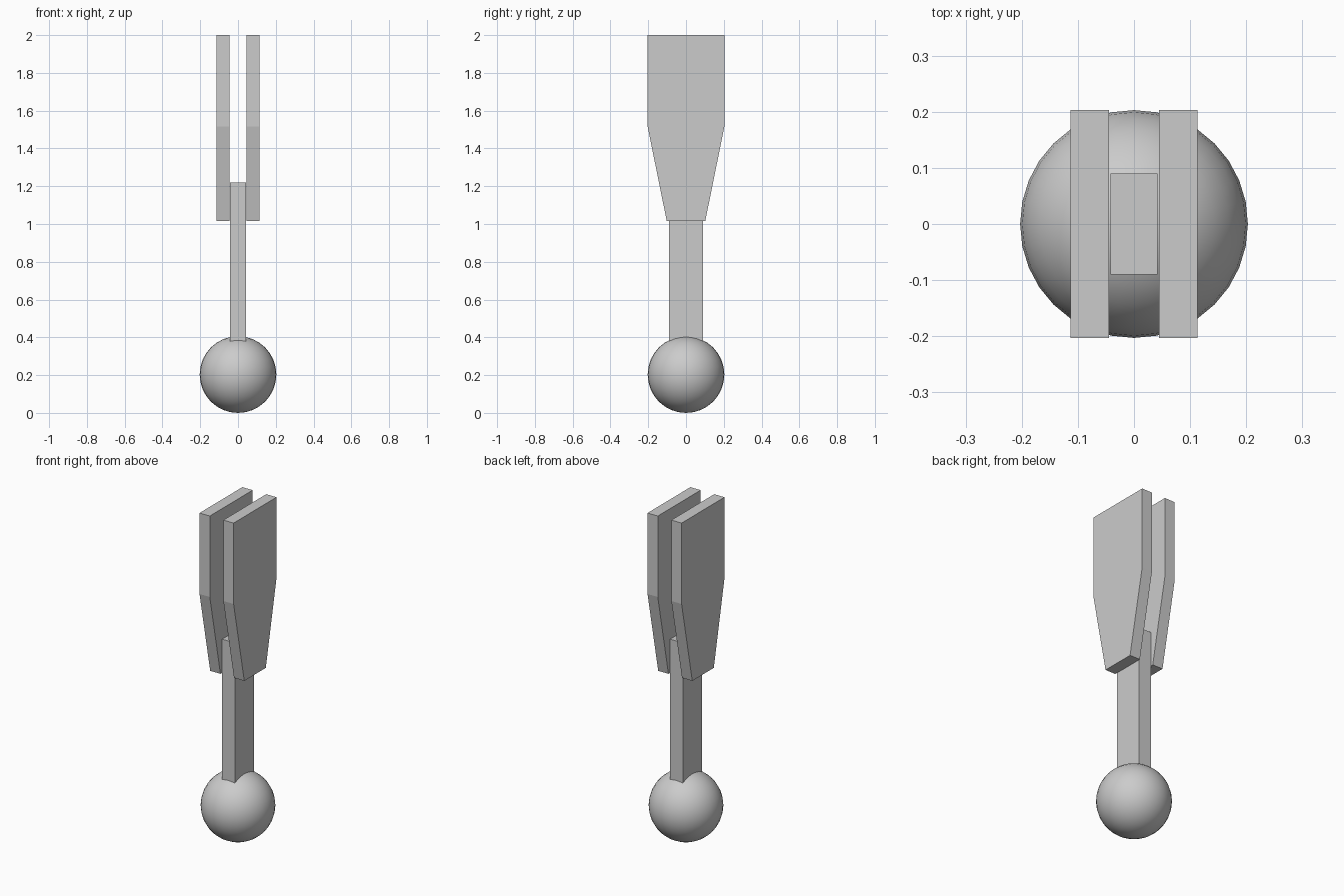
import bpy, bmesh

if "Cube" in bpy.data.objects:
    bpy.data.objects.remove(bpy.data.objects["Cube"])

grey = bpy.data.materials.new("light_grey")
grey.diffuse_color = (0.6, 0.6, 0.6, 1)
grey.use_nodes = True
grey.node_tree.nodes["Principled BSDF"].inputs["Base Color"].default_value = grey.diffuse_color


def prism(name, profile, x0, x1):
    """Extrude a (y, z) profile along x from x0 to x1."""
    bm = bmesh.new()
    face = bm.faces.new([bm.verts.new((x0, y, z)) for y, z in profile])
    ext = bmesh.ops.extrude_face_region(bm, geom=[face])
    moved = [g for g in ext["geom"] if isinstance(g, bmesh.types.BMVert)]
    bmesh.ops.translate(bm, verts=moved, vec=(x1 - x0, 0, 0))
    bmesh.ops.recalc_face_normals(bm, faces=bm.faces[:])
    mesh = bpy.data.meshes.new(name)
    bm.to_mesh(mesh)
    bm.free()
    mesh.materials.append(grey)
    obj = bpy.data.objects.new(name, mesh)
    bpy.context.collection.objects.link(obj)
    return obj


# Ball at the base
R = 0.203
bpy.ops.mesh.primitive_uv_sphere_add(segments=32, ring_count=16, radius=R, location=(0, 0, R))
ball = bpy.context.object
ball.name = "ball"
ball.data.materials.append(grey)
bpy.ops.object.shade_smooth()

# Flat bar rising from the ball
prism("stem", [(-0.09, R), (0.09, R), (0.09, 1.22), (-0.09, 1.22)], -0.042, 0.042)

# Pair of tapered plates clasping the top of the stem
half = [(0.102, 1.016), (0.203, 1.515), (0.203, 2.0)]
outline = half + [(-y, z) for y, z in reversed(half)]
for side, label in ((1, "right"), (-1, "left")):
    prism(label + "_plate", outline, side * 0.045, side * 0.113)
